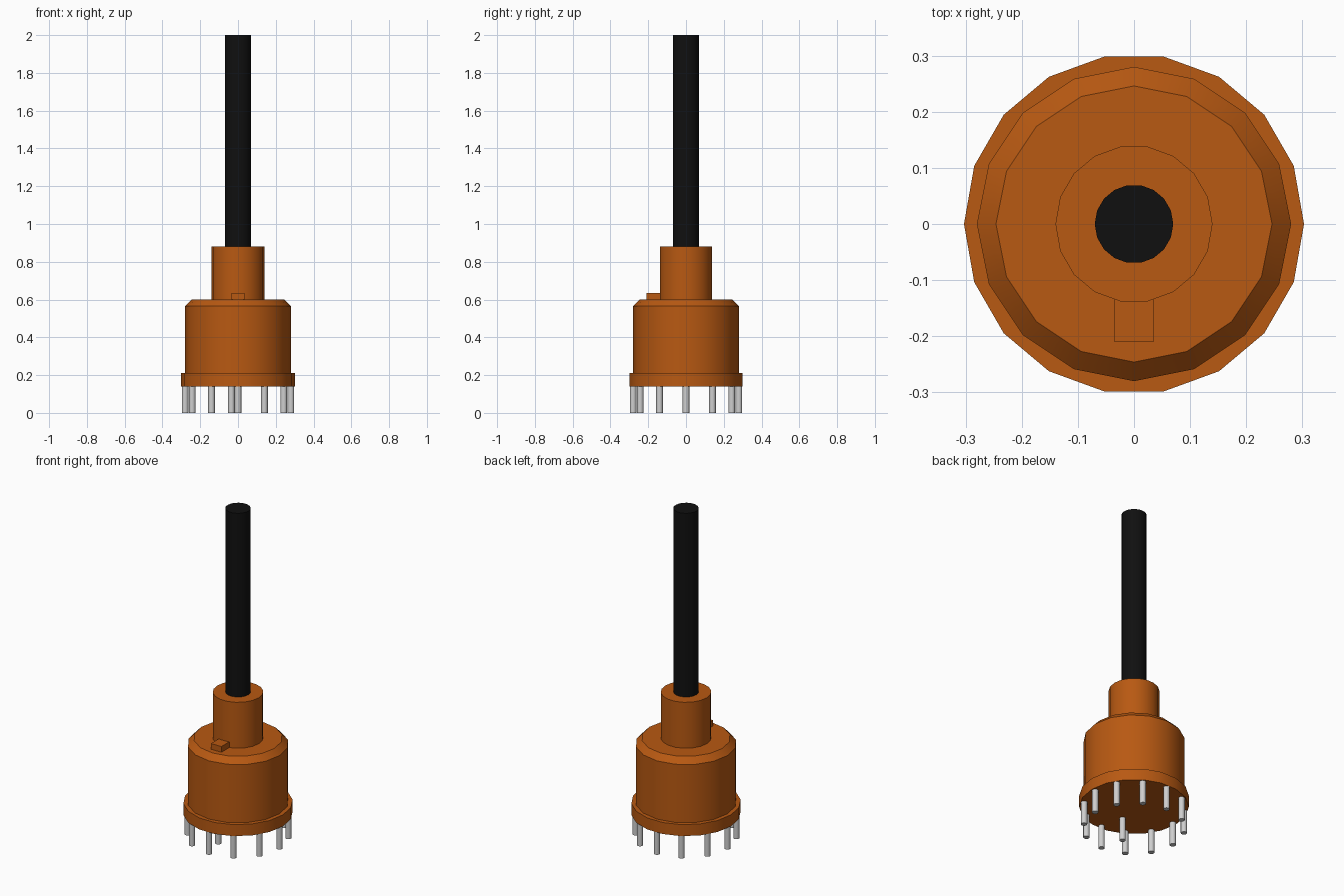
import bpy, bmesh, math

cube = bpy.data.objects.get("Cube")
if cube:
    bpy.data.objects.remove(cube, do_unlink=True)


def material(name, r, g, b):
    m = bpy.data.materials.new(name)
    m.use_nodes = True
    m.diffuse_color = (r, g, b, 1)
    m.node_tree.nodes["Principled BSDF"].inputs["Base Color"].default_value = (r, g, b, 1)
    return m


orange = material("burnt orange", 0.48, 0.10, 0.006)
black = material("black", 0.005, 0.005, 0.005)
silver = material("pale grey metal", 0.62, 0.62, 0.62)


def add_object(name, bm, mat, smooth=True):
    bmesh.ops.recalc_face_normals(bm, faces=bm.faces)
    mesh = bpy.data.meshes.new(name)
    bm.to_mesh(mesh)
    bm.free()
    mesh.materials.append(mat)
    obj = bpy.data.objects.new(name, mesh)
    bpy.context.collection.objects.link(obj)
    if smooth:
        bpy.ops.object.select_all(action="DESELECT")
        obj.select_set(True)
        bpy.context.view_layer.objects.active = obj
        bpy.ops.object.shade_smooth_by_angle(angle=math.radians(30))
    return obj


def turned(name, profile, sides, mat, x=0, y=0):
    """Capped solid of revolution from (radius, height) pairs."""
    bm = bmesh.new()
    rings = []
    for radius, z in profile:
        angles = [math.tau * i / sides for i in range(sides)]
        rings.append([bm.verts.new((x + radius * math.cos(a), y + radius * math.sin(a), z))
                      for a in angles])
    for low, high in zip(rings, rings[1:]):
        for i in range(sides):
            j = (i + 1) % sides
            bm.faces.new((low[i], low[j], high[j], high[i]))
    bm.faces.new(rings[0])
    bm.faces.new(rings[-1])
    return add_object(name, bm, mat)


# Housing, neck and shaft
turned("base_flange", [(0.303, 0.14), (0.303, 0.21)], 18, orange)
turned("body", [(0.28, 0.21), (0.28, 0.565), (0.246, 0.6)], 16, orange)
turned("neck", [(0.14, 0.6), (0.14, 0.88)], 18, orange)
turned("shaft", [(0.07, 0.88), (0.07, 2.0)], 18, black)

# Locating tab in front of the neck
bm = bmesh.new()
bmesh.ops.create_cube(bm, size=1)
bmesh.ops.scale(bm, vec=(0.07, 0.08, 0.035), verts=bm.verts)
bmesh.ops.translate(bm, vec=(0, -0.17, 0.6175), verts=bm.verts)
add_object("locating_tab", bm, orange, smooth=False)

# Ring of contact pins, plus one inner pin
spots = [(0.28 * math.cos(math.tau * i / 12), 0.28 * math.sin(math.tau * i / 12))
         for i in range(12)]
for i, (x, y) in enumerate(spots):
    turned(f"outer_pin_{i + 1}", [(0.0175, 0), (0.0175, 0.14)], 16, silver, x, y)
turned("inner_pin", [(0.0175, 0), (0.0175, 0.14)], 16, silver, -0.035, -0.14)
